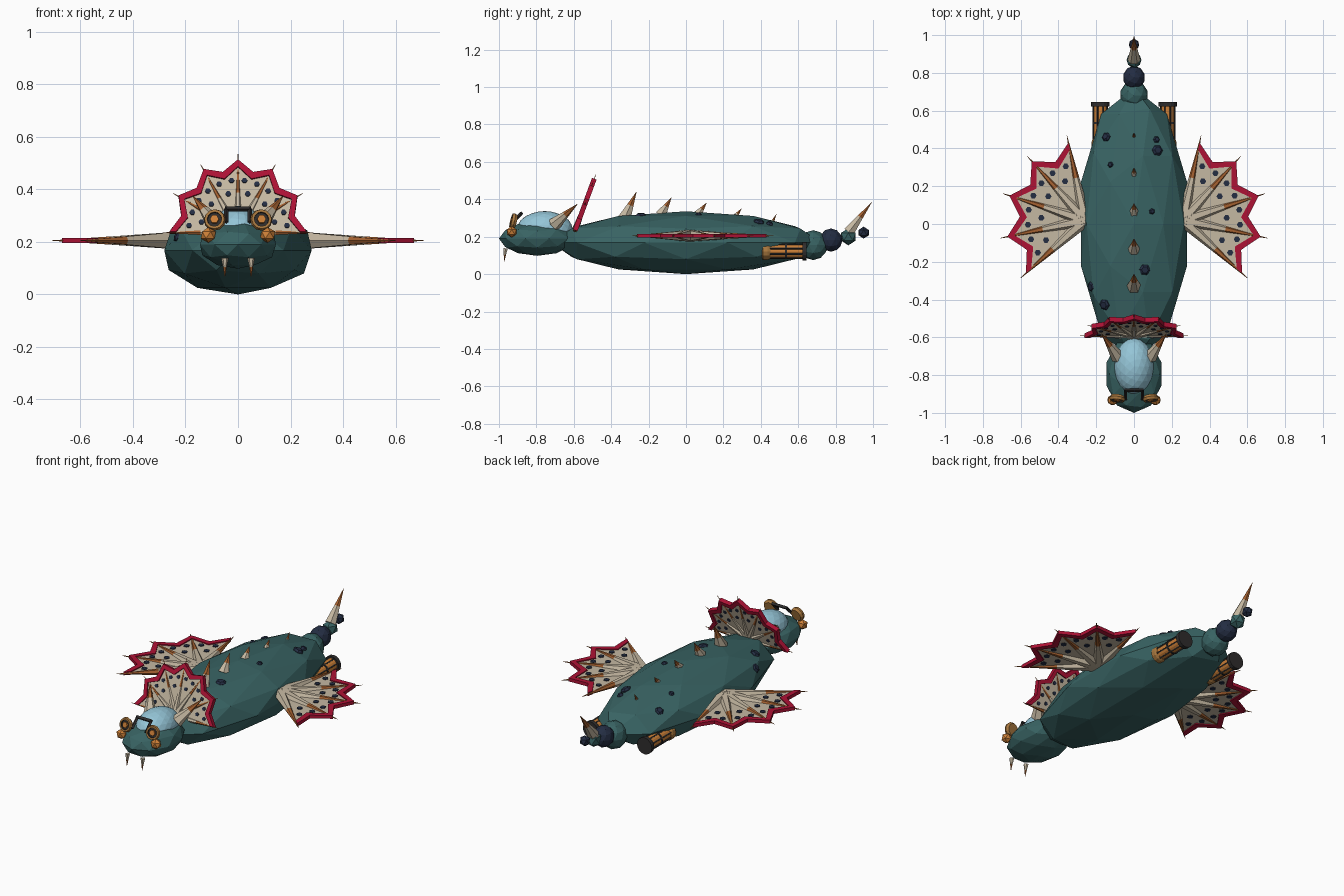
import bpy
import bmesh
from math import sin, cos, pi, radians, sqrt
from mathutils import Vector, Matrix

cube = bpy.data.objects.get("Cube")
if cube:
    bpy.data.objects.remove(cube, do_unlink=True)


def material(name, *rgb):
    mat = bpy.data.materials.new(name)
    mat.use_nodes = True
    mat.diffuse_color = (*rgb, 1)
    mat.node_tree.nodes["Principled BSDF"].inputs["Base Color"].default_value = (*rgb, 1)
    return mat


TEAL = material("teal skin", .04, .125, .125)
NAVY = material("navy spots", .017, .026, .055)
BONE = material("bone", .56, .48, .36)
BROWN = material("brown horn tip", .38, .12, .03)
CRIMSON = material("crimson edge", .42, .006, .035)
ORANGE = material("orange", .62, .22, .04)
GOLD = material("aged gold", .4, .19, .05)
CHARCOAL = material("charcoal", .028, .026, .026)
SKY = material("sky glass", .3, .56, .68)


def finish(name, bm, *mats):
    bmesh.ops.recalc_face_normals(bm, faces=bm.faces)
    mesh = bpy.data.meshes.new(name)
    bm.to_mesh(mesh)
    bm.free()
    for mat in mats:
        mesh.materials.append(mat)
    obj = bpy.data.objects.new(name, mesh)
    bpy.context.collection.objects.link(obj)
    return obj


def ball(name, mat, centre, size, level=2):
    bm = bmesh.new()
    bmesh.ops.create_icosphere(bm, subdivisions=level, radius=1)
    bmesh.ops.scale(bm, vec=size, verts=bm.verts)
    bmesh.ops.translate(bm, vec=centre, verts=bm.verts)
    return finish(name, bm, mat)


def loft(name, start, end, profile, mats, sides=6):
    """Straight lathe from start to end; profile holds (fraction, radius), one material per section."""
    start, end = Vector(start), Vector(end)
    turn = (end - start).to_track_quat('Z', 'Y')
    bm = bmesh.new()
    rings = []
    for t, r in profile:
        mid = start.lerp(end, t)
        rings.append([bm.verts.new(mid + turn @ Vector((r * cos(a), r * sin(a), 0)))
                      for a in (2 * pi * i / sides for i in range(sides))])
    slots = list(dict.fromkeys(mats))
    for k, mat in enumerate(mats):
        for i in range(sides):
            j = (i + 1) % sides
            face = bm.faces.new((rings[k][i], rings[k][j], rings[k + 1][j], rings[k + 1][i]))
            face.material_index = slots.index(mat)
    bm.faces.new(rings[0]).material_index = 0
    bm.faces.new(rings[-1]).material_index = slots.index(mats[-1])
    return finish(name, bm, *slots)


def rod(name, mat, start, end, radius, sides=6):
    return loft(name, start, end, [(0, radius), (1, radius)], [mat], sides)


def spike(name, start, end, radius, split=.5):
    return loft(name, start, end, [(0, radius), (split, radius * (1 - split)), (1, .001)], [BONE, BROWN])


def fan(name, origin, u, v, first, count, reach, notch, edge, thick, rib):
    """Scalloped webbed fan with ribs, dots and a coloured edge."""
    origin, u, v = Vector(origin), Vector(u), Vector(v)
    normal = u.cross(v).normalized()
    step = radians(30)

    def place(r, a, h=0):
        return origin + u * (r * cos(a)) + v * (r * sin(a)) + normal * h

    angles = [radians(first) + step * i / 2 for i in range(2 * count - 1)]
    rim = [reach if i % 2 == 0 else notch for i in range(len(angles))]

    def ribbon(part, mat, inner, outer, depth):
        bm = bmesh.new()
        rows = [[bm.verts.new(place(r, a, h)) for r, h in
                 ((i, -depth), (o, -depth), (o, depth), (i, depth))]
                for a, i, o in zip(angles, inner, outer)]
        for one, two in zip(rows, rows[1:]):
            for k in range(4):
                n = (k + 1) % 4
                bm.faces.new((one[k], one[n], two[n], two[k]))
        bm.faces.new(rows[0])
        bm.faces.new(rows[-1])
        finish(name + part, bm, mat)

    ribbon("_web", BONE, [.02] * len(rim), [r - edge / 2 for r in rim], .004)
    ribbon("_edge", CRIMSON, [r - edge for r in rim], rim, thick)
    for i, a in enumerate(angles):
        if i % 2 == 0:
            spike(name + "_rib", place(0, a), place(reach * 1.09, a), rib)
        else:
            for part, swing, r in ((.55, 0, .016), (.72, .13, .016), (.72, -.13, .016)):
                rod(name + "_dot", NAVY, place(reach * part, a + swing, -.008),
                    place(reach * part, a + swing, .008), r * reach / .4)


# Body, head and glass dome
BODY = Vector((.295, .72, .168))
ball("body", TEAL, (0, 0, .168), BODY)
ball("head", TEAL, (0, -.795, .19), (.152, .205, .092))
ball("glass_dome", SKY, (0, -.755, .237), (.105, .15, .1), 3)

# Skin spots resting on the upper body
for x, y, r in ((-.165, -.45, .03), (.06, -.255, .03), (-.235, -.35, .03), (.1, .07, .016),
                (-.13, .33, .016), (.13, .41, .03), (.125, .47, .018), (-.155, .485, .025)):
    height = sqrt(max(0, 1 - (x / BODY.x) ** 2 - (y / BODY.y) ** 2))
    spot = Vector((x, y, BODY.z * height))
    normal = Vector([c / s ** 2 for c, s in zip(spot, BODY)]).normalized()
    spot = spot * .95 + Vector((0, 0, BODY.z))
    loft("skin_spot", spot - normal * .012, spot + normal * .012,
         [(0, r), (.6, r), (1, r * .6)], [NAVY, NAVY])

# Row of back spikes, shrinking towards the tail
for i in range(5):
    y = -.33 + .195 * i
    drop = .01 * (i - 1.5) ** 2
    spike("back_spike", (0, y, .318 - drop), (0, y + .065 - .008 * i, .44 - .03 * i),
          .04 - .006 * i)

# Tail beads and tail spike
for mat, y, z, r in ((TEAL, .68, .155, .08), (NAVY, .775, .182, .062),
                     (TEAL, .868, .2, .046), (NAVY, .95, .222, .032)):
    ball("tail_bead", mat, (0, y, z), (r * .95, r, r), 2 if r > .05 else 1)
spike("tail_spike", (0, .87, .225), (0, .993, .385), .034)

# Neck frill
fan("neck_frill", (0, -.592, .235), (.95, 0, 0), (0, .37, 1), 0, 7, .275, .235, .027, .013, .02)

for side in (-1, 1):
    # Side fin
    fan("side_fin", (side * .26, .02, .205), (side, 0, 0), (0, 1, 0), -42, 5,
        .42, .345, .038, .01, .036)

    # Horn and fang
    spike("horn", (side * .085, -.705, .265), (side * .172, -.58, .375), .037)
    spike("fang", (side * .05, -.965, .138), (side * .05, -.972, .068), .014)

    # Eye and goggle
    ball("eye", ORANGE, (side * .113, -.932, .226), (.032, .03, .03), 1)
    centre = Vector((side * .088, -.92, .283))
    facing = Vector((side * .12, -1, .25)).normalized()
    loft("goggle_ring", centre - facing * .012, centre + facing * .016,
         [(0, .034), (.5, .042), (1, .038), (1, .028), (.7, .027)],
         [GOLD, GOLD, GOLD, CHARCOAL], 12)
    rod("goggle_lens", ORANGE, centre, centre + facing * .018, .017)
    rod("goggle_strap", CHARCOAL, (side * .045, -.93, .275), (side * .045, -.88, .325), .009, 4)

    # Thruster barrel with dark staves and bands
    def axis(y, x=0, z=0):
        return (side * .178 + x, y, .122 + z)

    rod("thruster_barrel", ORANGE, axis(.44), axis(.63), .038, 16)
    rod("thruster_cap", CHARCOAL, axis(.622), axis(.645), .049, 16)
    loft("thruster_intake", axis(.402), axis(.452),
         [(0, .03), (.2, .046), (.7, .046), (1, .04)], [GOLD] * 3, 12)
    rod("thruster_band", CHARCOAL, axis(.53), axis(.54), .042, 16)
    for i in range(8):
        a = pi * (i + .5) / 4
        dx, dz = .039 * cos(a), .039 * sin(a)
        rod("thruster_stave", CHARCOAL, axis(.45, dx, dz), axis(.63, dx, dz), .005, 4)

rod("goggle_bridge", CHARCOAL, (-.05, -.88, .325), (.05, -.88, .325), .01, 4)
